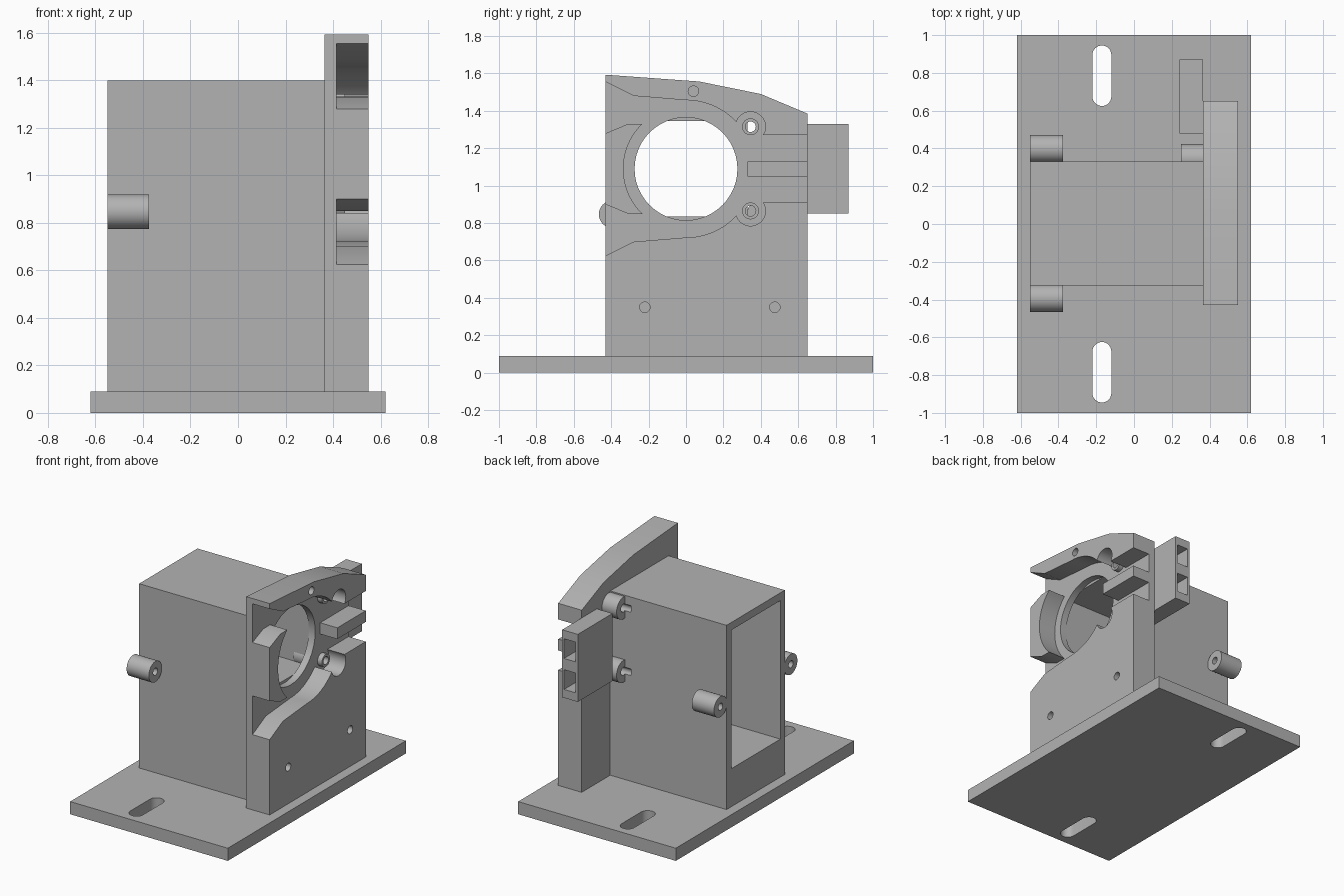
import bpy, bmesh
from math import sin, cos, radians

cube = bpy.data.objects.get("Cube")
if cube:
    bpy.data.objects.remove(cube, do_unlink=True)

GREY = (0.45, 0.45, 0.45, 1)
grey = bpy.data.materials.new("plain grey")
grey.use_nodes = True
grey.diffuse_color = GREY
grey.node_tree.nodes["Principled BSDF"].inputs["Base Color"].default_value = GREY


def arc(cy, cz, r, a0, a1, n):
    """Points on an arc, angles in degrees."""
    angles = [radians(a0 + (a1 - a0) * i / n) for i in range(n + 1)]
    return [(cy + r * cos(a), cz + r * sin(a)) for a in angles]


def circle(cy, cz, r):
    return arc(cy, cz, r, 0, 360, 48)[:-1]


def prism(name, pts, a, b, axis="x"):
    """Extrude a profile along x (points are y, z) or z (points are x, y)."""
    place = (lambda p, d: (d, *p)) if axis == "x" else (lambda p, d: (*p, d))
    bm = bmesh.new()
    face = bm.faces.new([bm.verts.new(place(p, a)) for p in pts])
    top = bmesh.ops.extrude_face_region(bm, geom=[face])["geom"]
    for v in top:
        if isinstance(v, bmesh.types.BMVert):
            v.co = place(v.co[1:] if axis == "x" else v.co[:2], b)
    bmesh.ops.recalc_face_normals(bm, faces=bm.faces)
    mesh = bpy.data.meshes.new(name)
    bm.to_mesh(mesh)
    bm.free()
    mesh.materials.append(grey)
    ob = bpy.data.objects.new(name, mesh)
    bpy.context.collection.objects.link(ob)
    return ob


def box(name, x, y, z):
    return prism(name, [(y[0], z[0]), (y[1], z[0]), (y[1], z[1]), (y[0], z[1])], *x)


def cut(ob, cutter):
    """Subtract the cutter from the part, then discard it."""
    cutter.hide_render = True
    mod = ob.modifiers.new("cut", "BOOLEAN")
    mod.operation, mod.solver, mod.object = "DIFFERENCE", "EXACT", cutter
    deps = bpy.context.evaluated_depsgraph_get()
    mesh = bpy.data.meshes.new_from_object(ob.evaluated_get(deps))
    ob.modifiers.clear()
    ob.data = mesh
    bpy.data.objects.remove(cutter, do_unlink=True)


def drill(ob, y, z, r, x0, x1):
    cut(ob, prism("drill", circle(y, z, r), x0, x1))


def tube(name, y, z, r, hole, x0, x1):
    ob = prism(name, circle(y, z, r), x0, x1)
    drill(ob, y, z, hole, x0 - 0.1, x1 + 0.1)
    return ob


MID = 1.09                       # height of the large round opening
SCREWS = [(0.345, MID + 0.225), (0.345, MID - 0.225)]


def flip(pts):
    return [(y, 2 * MID - z) for y, z in reversed(pts)]


# Base plate with two slots
base = prism("base_plate", [(-0.62, -1), (0.62, -1), (0.62, 1), (-0.62, 1)], 0, 0.09, "z")
for s in (-1, 1):
    slot = (arc(-0.17, s * 0.785 + 0.11, 0.05, 0, 180, 16)
            + arc(-0.17, s * 0.785 - 0.11, 0.05, 180, 360, 16))
    cut(base, prism("slot", slot, -0.1, 0.2, "z"))

# Hollow housing, open on the right end
housing = box("housing", (-0.55, 0.365), (-0.325, 0.33), (0.09, 1.4))
cut(housing, box("deep_cavity", (-0.7, 0), (-0.275, 0.275), (0.36, 1.345)))
cut(housing, box("upper_cavity", (-0.1, 0.5), (-0.275, 0.275), (0.835, 1.345)))

# Face plate with shallow recess
plate = prism("face_plate", [(-0.43, 0.09), (0.65, 0.09), (0.65, 1.385), (0.4, 1.49),
                             (0.07, 1.557), (-0.43, 1.593)], 0.365, 0.55)
upper = ([(-0.5, 1.59), (-0.28, 1.48)] + arc(0, MID, 0.367, 90, 42, 16)
         + [(0.345, 1.27), (0.7, 1.27)])
cut(plate, prism("recess", upper + flip(upper), 0.415, 0.7))
for y, z in SCREWS:
    drill(plate, y, z, 0.08, 0.415, 0.7)
    drill(plate, y, z, 0.028, 0.2, 0.7)
    drill(housing, y, z, 0.028, 0.2, 0.7)
drill(plate, 0, MID, 0.275, 0.2, 0.7)
for y, z in [(-0.22, 0.35), (0.475, 0.35), (0.04, 1.505)]:
    drill(plate, y, z, 0.028, 0.45, 0.7)

# Raised parts inside the recess
edge = [(-0.43, 1.28), (-0.31, 1.33)]
prism("curved_guide", edge + arc(0, MID, 0.335, 134, 226, 24) + flip(edge), 0.41, 0.55)
box("centre_rib", (0.41, 0.55), (0.33, 0.65), (1.05, 1.13))

# Screw sleeves in front of and behind the plate
for i, (y, z) in enumerate(SCREWS):
    tube(f"screw_collar_{i}", y, z, 0.045, 0.028, 0.41, 0.45)
    tube(f"rear_boss_{i}", y, z, 0.078, 0.028, 0.25, 0.37)

# Side bosses on the housing
for side, y in (("front", -0.393), ("back", 0.398)):
    tube(f"{side}_boss", y, 0.847, 0.073, 0.025, -0.55, -0.375)

# Socket block with two openings at the back
block = box("socket_block", (0.242, 0.365), (0.48, 0.87), (0.85, 1.33))
for z in (0.91, 1.13):
    cut(block, box("socket", (0.26, 0.35), (0.6, 1), (z, z + 0.14)))

for ob in bpy.context.scene.objects:
    ob.select_set(ob.type == "MESH")
bpy.context.view_layer.objects.active = base
bpy.ops.object.shade_smooth_by_angle(angle=radians(30))
